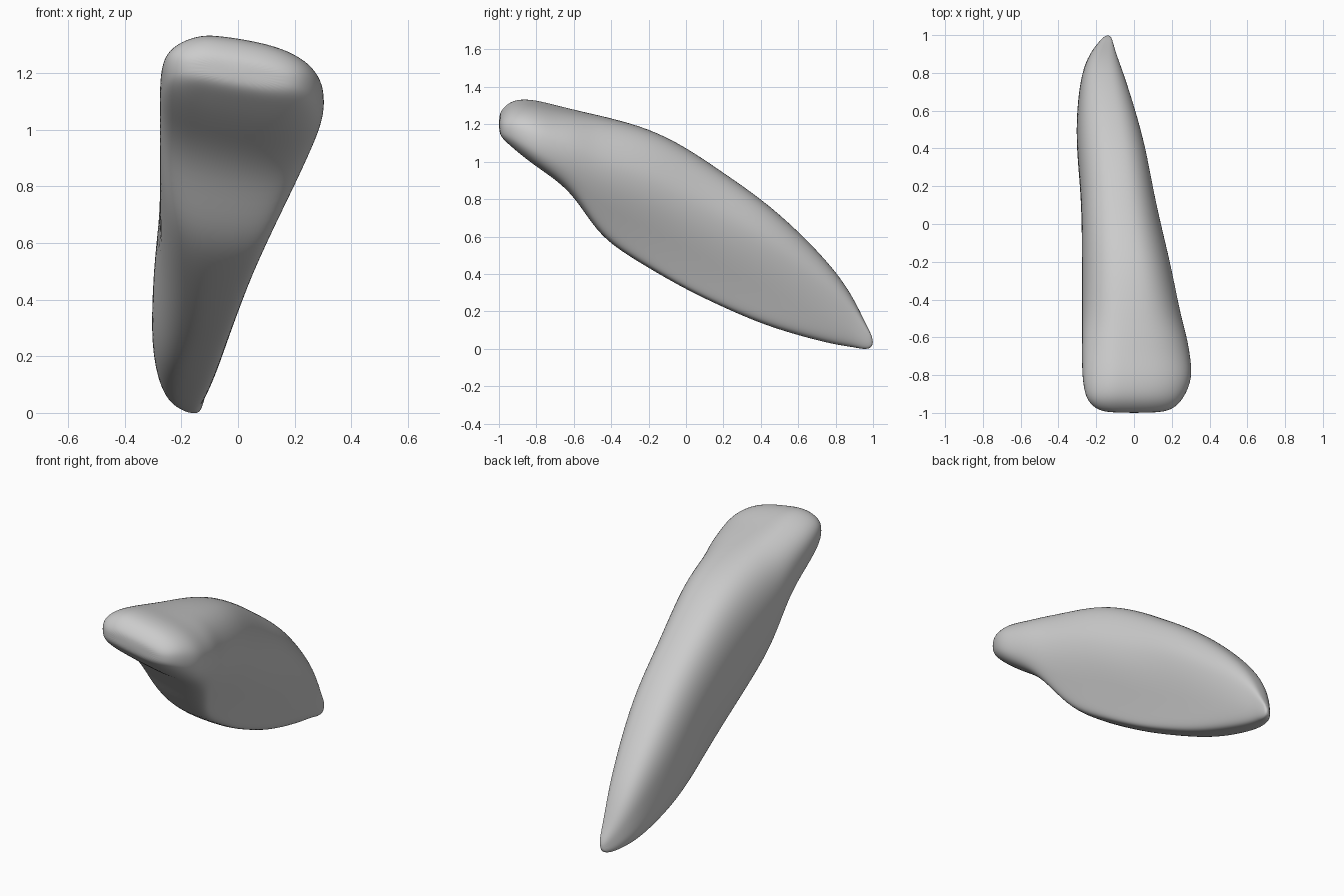
import bpy
import bmesh
from math import sin, cos, tau, copysign

SIDES = 32

# Cross-sections from biting edge to root tip: y, left x, right x, bottom z, top z
SECTIONS = [
    (-1.0, -.12, .12, 1.19, 1.255),
    (-.985, -.195, .20, 1.16, 1.29),
    (-.94, -.245, .25, 1.12, 1.33),
    (-.88, -.265, .285, 1.07, 1.345),
    (-.8, -.275, .31, 1.01, 1.34),
    (-.7, -.277, .30, .94, 1.315),
    (-.6, -.277, .285, .84, 1.29),
    (-.5, -.277, .26, .675, 1.265),
    (-.4, -.277, .24, .56, 1.24),
    (-.2, -.277, .20, .43, 1.18),
    (0, -.277, .15, .315, 1.08),
    (.2, -.285, .105, .22, .942),
    (.4, -.302, .068, .133, .805),
    (.6, -.302, .014, .07, .632),
    (.8, -.277, -.052, .02, .42),
    (.9, -.235, -.09, .008, .265),
    (.96, -.19, -.1, -.006, .135),
    (1.0, -.15, -.11, .01, .06),
]


def rounded(value, power):
    return copysign(abs(value) ** power, value)


def soft_min(a, b, blend=.06):
    """Smaller of two values, with a rounded transition."""
    h = max(blend - abs(a - b), 0) / blend
    return min(a, b) - h * h * blend / 4


def make_ring(bm, y, left, right, bottom, top):
    ring = []
    tilt = .17 * min(1, max(0, -y - .2) / .5)
    slant = .1 * min(1, max(0, y) / .4)
    for i in range(SIDES):
        angle = tau * i / SIDES
        # The lower corner on one side is fuller than the others
        full_corner = cos(angle) < 0 and sin(angle) < 0
        power = .68 if full_corner else .78
        up = rounded(sin(angle), power)
        across = rounded(cos(angle), power) + slant * up
        x = (left + right) / 2 + (right - left) / 2 * across
        z = (bottom + top) / 2 + (top - bottom) / 2 * up
        # The broad flank leans inward toward the underside
        x = soft_min(x, .3 * z + .1 * z * z - .12)
        # The biting edge drops toward one side
        z -= tilt * max(0, x + .12)
        ring.append(bm.verts.new((x, y, z)))
    return ring


# Plain body colour
grey = bpy.data.materials.new("plain_grey")
grey.use_nodes = True
colour = (.6, .6, .6, 1)
grey.diffuse_color = colour
for node in grey.node_tree.nodes:
    if node.type == 'BSDF_PRINCIPLED':
        node.inputs["Base Color"].default_value = colour
        node.inputs["Roughness"].default_value = .7

cube = bpy.data.objects.get("Cube")
if cube:
    bpy.data.objects.remove(cube, do_unlink=True)

# Tooth body lofted through the cross-sections
bm = bmesh.new()
rings = [make_ring(bm, *section) for section in SECTIONS]
for first, second in zip(rings, rings[1:]):
    for i in range(SIDES):
        j = (i + 1) % SIDES
        bm.faces.new((first[i], first[j], second[j], second[i]))
bm.faces.new(rings[0])
bm.faces.new(rings[-1])
bmesh.ops.recalc_face_normals(bm, faces=bm.faces)
for face in bm.faces:
    face.smooth = True

mesh = bpy.data.meshes.new("tooth_body")
bm.to_mesh(mesh)
bm.free()
mesh.materials.append(grey)
tooth = bpy.data.objects.new("tooth_body", mesh)
bpy.context.collection.objects.link(tooth)

# Smooth flow between sections
subdivision = tooth.modifiers.new("smooth_surface", 'SUBSURF')
subdivision.levels = 2
subdivision.render_levels = 2
